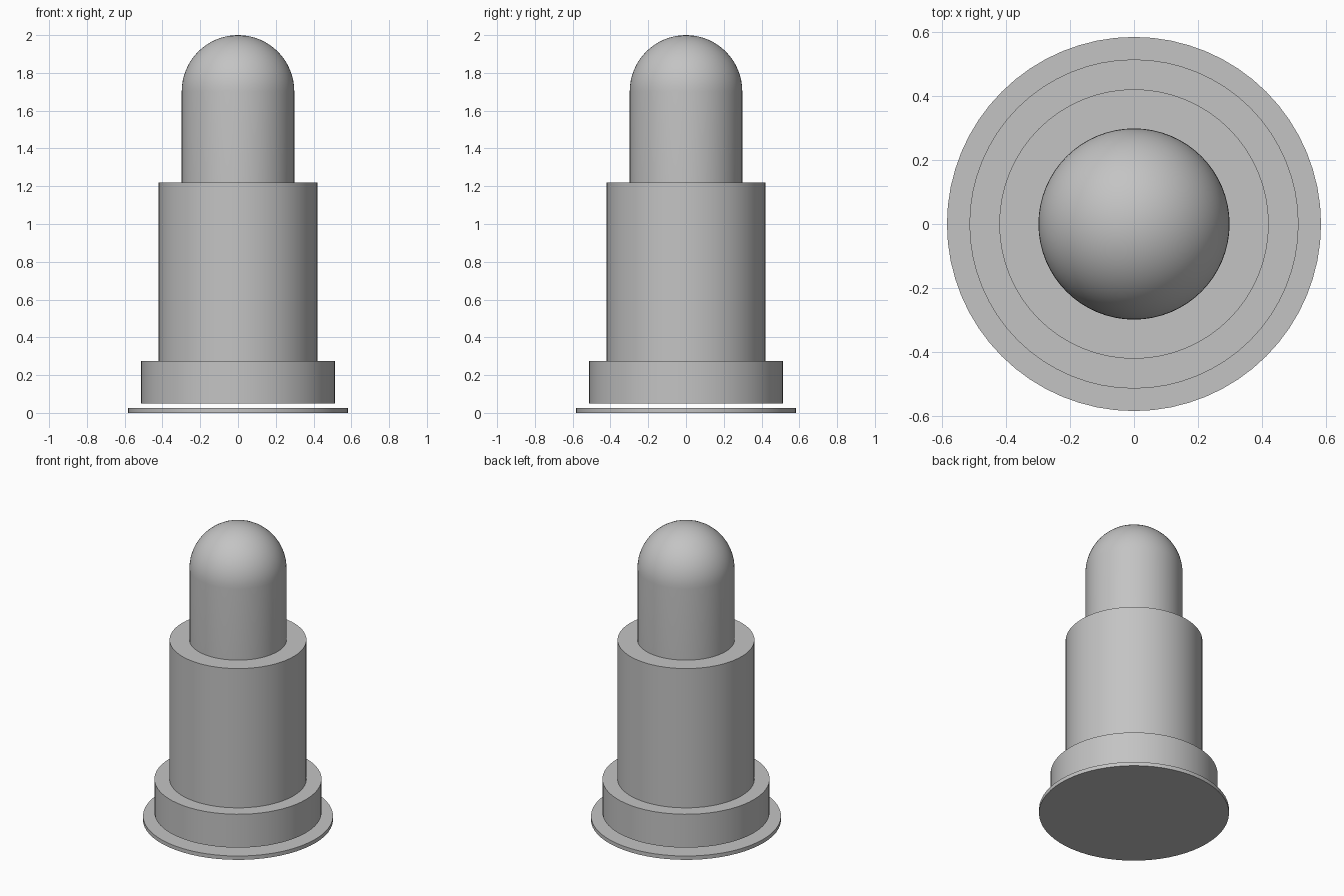
import bpy, bmesh, math

if "Cube" in bpy.data.objects:
    bpy.data.objects.remove(bpy.data.objects["Cube"])

SIDES = 64

metal = bpy.data.materials.new("grey metal")
metal.diffuse_color = (0.55, 0.55, 0.55, 1)
metal.use_nodes = True
metal.node_tree.nodes["Principled BSDF"].inputs["Base Color"].default_value = metal.diffuse_color


def lathe(name, profile):
    """Revolve (radius, z) points, starting and ending on the axis."""
    bm = bmesh.new()
    verts = [bm.verts.new((r, 0, z)) for r, z in profile]
    edges = [bm.edges.new(pair) for pair in zip(verts, verts[1:])]
    bmesh.ops.spin(bm, geom=verts + edges, cent=(0, 0, 0), axis=(0, 0, 1),
                   angle=2 * math.pi, steps=SIDES, use_duplicate=False)
    bmesh.ops.remove_doubles(bm, verts=bm.verts, dist=0.0001)
    bmesh.ops.recalc_face_normals(bm, faces=bm.faces)
    mesh = bpy.data.meshes.new(name)
    bm.to_mesh(mesh)
    bm.free()
    mesh.materials.append(metal)
    obj = bpy.data.objects.new(name, mesh)
    bpy.context.collection.objects.link(obj)
    bpy.ops.object.select_all(action='DESELECT')
    obj.select_set(True)
    bpy.context.view_layer.objects.active = obj
    bpy.ops.object.shade_smooth_by_angle(angle=math.radians(30))
    return obj


# thin contact pad, separated from the body by a narrow gap
lathe("contact_pad", [(0, 0), (0.583, 0), (0.583, 0.026), (0, 0.026)])

# stepped body: collar, barrel, and plunger with a domed tip
R, DOME = 0.298, 16
dome = [(R * math.cos(i / DOME * math.pi / 2),
         2 - R + R * math.sin(i / DOME * math.pi / 2)) for i in range(DOME)]
lathe("pin_body", [(0, 0.05), (0.513, 0.05), (0.513, 0.276), (0.42, 0.276),
                   (0.42, 1.219), (R, 1.219)] + dome + [(0, 2)])
